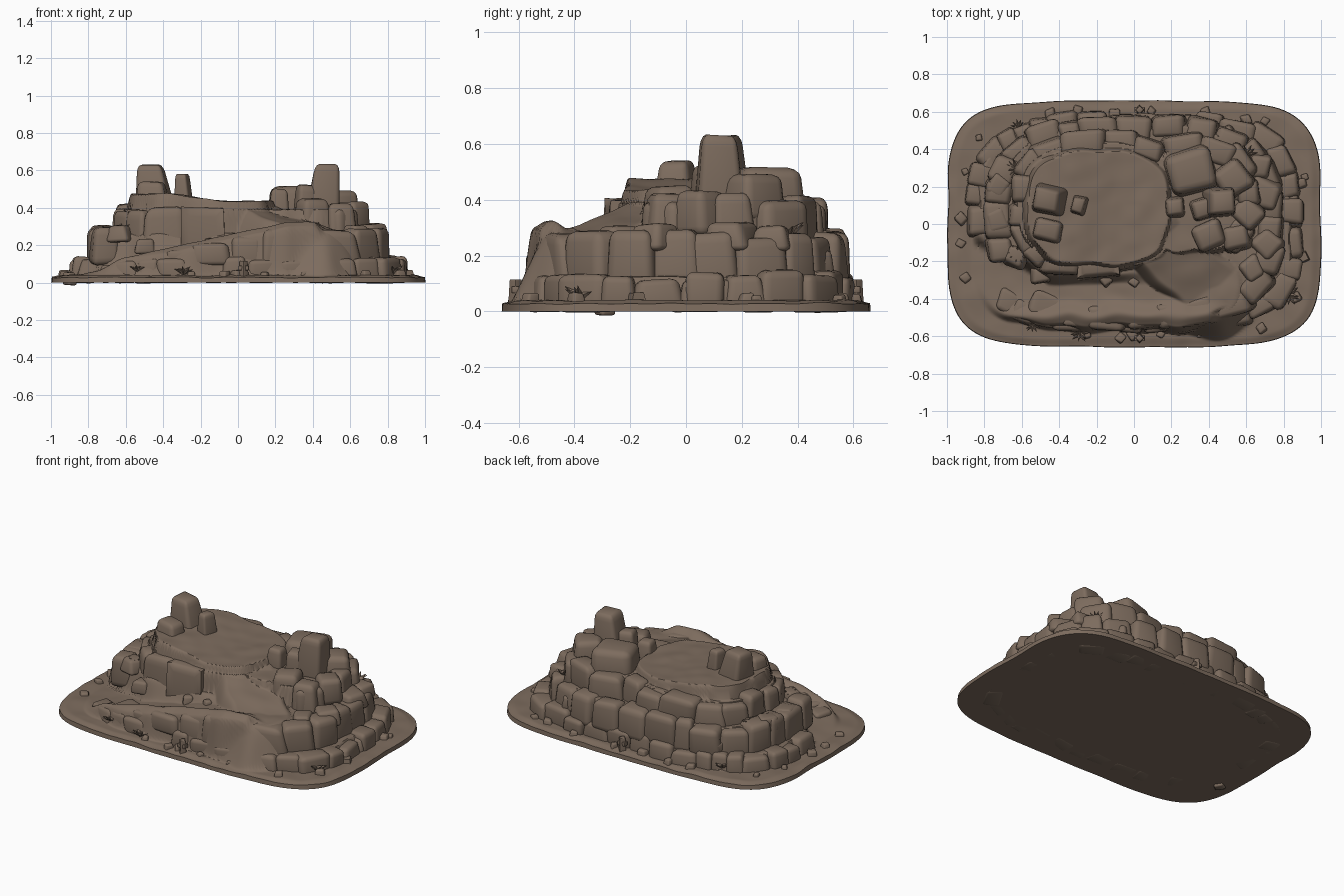
import bpy, bmesh, math, random
from mathutils import Vector, Matrix, noise

if "Cube" in bpy.data.objects:
    bpy.data.objects.remove(bpy.data.objects["Cube"])

random.seed(7)
stone = bpy.data.materials.new("brown stone")
stone.diffuse_color = (0.205, 0.15, 0.112, 1)
stone.use_nodes = True
stone.node_tree.nodes["Principled BSDF"].inputs["Base Color"].default_value = stone.diffuse_color


def finish(bm, name, bevel=0.0):
    # bevel is a percentage of each edge, so every block is rounded to its size
    if bevel:
        bmesh.ops.bevel(bm, geom=bm.edges[:], offset=bevel, offset_type='PERCENT', segments=3,
                        profile=0.5, affect='EDGES', clamp_overlap=True)
    bmesh.ops.recalc_face_normals(bm, faces=bm.faces[:])
    me = bpy.data.meshes.new(name)
    bm.to_mesh(me)
    bm.free()
    me.materials.append(stone)
    ob = bpy.data.objects.new(name, me)
    bpy.context.collection.objects.link(ob)
    return ob


def smooth(t):
    t = max(0.0, min(1.0, t))
    return t * t * (3 - 2 * t)


def radius(t, a, b, n):
    return (abs(math.cos(t) / a) ** n + abs(math.sin(t) / b) ** n) ** (-1 / n)


def depth(x, y, cx, cy, a, b, n):
    # radial distance inside a rounded outline
    return radius(math.atan2(y - cy, x - cx), a, b, n) - math.hypot(x - cx, y - cy)


# Tier outlines: centre, half sizes, squareness
T1 = (0, 0.01, 0.895, 0.585, 3.4)
T2 = (0, 0.01, 0.80, 0.57, 2.8)
T3L = (-0.19, 0.1, 0.48, 0.39, 2.6)
T3R = (0.34, 0.13, 0.32, 0.34, 2.4)
T4 = (-0.19, 0.09, 0.44, 0.37, 2.6)


def ramp_z(x):
    return min(0.285, max(0.035, 0.05 + (x + 0.8) * 0.22))


def in_ramp(x, y):
    edge = -0.29 + max(0, -0.45 - x) * 0.5
    return smooth((edge - y) / 0.07 + 0.5) * (1 - smooth((x - 0.4) / 0.15))


def slope(x, y):
    # path climbing from the ramp end to the plateau
    a, d = Vector((0.42, -0.36)), Vector((-0.38, 0.36))
    t = max(0, min(1, (Vector((x, y)) - a).dot(d) / d.length_squared))
    far = (Vector((x, y)) - a - d * t).length
    return (0.28 + 0.15 * t) * (1 - smooth((far - 0.14) / 0.16))


def height(x, y):
    v = noise.noise_vector(Vector((x * 6, y * 6, 1.3))) * 0.025
    u, w = x + v.x, y + v.y
    h = 0.027 + 0.012 * smooth(depth(x, y, 0, 0, 1, 0.66, 5) / 0.06)
    for tier, z in ((T1, 0.125), (T2, 0.265)):
        h = max(h, z * smooth((depth(u, w, *tier) - 0.015) / 0.05))
    parapet = 0.04 * math.exp(-((w + 0.485) / 0.05) ** 2) * smooth((x + 0.8) / 0.2)
    m = in_ramp(u, w) * smooth((depth(u, w, 0, 0, 0.92, 0.585, 3.4)) / 0.05)
    h = h * (1 - m) + (ramp_z(x) + parapet) * m
    for tier in (T3L, T3R):
        h = max(h, 0.39 * smooth((depth(u, w, *tier) - 0.01) / 0.05))
    top = 0.475 - 0.04 * smooth((x + 0.4) / 0.35)
    h = max(h, top * smooth((depth(u, w, *T4) + 0.01) / 0.08), slope(u, w))
    return h + 0.006 * noise.noise(Vector((x * 9, y * 9, 4)))


# Ground and hill core: polar grid with a closed flat underside
bm = bmesh.new()
RINGS, SEGS = 110, 260
rows = []
for i in range(1, RINGS + 1):
    row = []
    for k in range(SEGS):
        t = math.tau * k / SEGS
        r = radius(t, 0.995, 0.658, 4.8) * i / RINGS
        r *= 1 + 0.012 * noise.noise(Vector((math.cos(t) * 4, math.sin(t) * 4, 0))) * (i / RINGS)
        x, y = r * math.cos(t), r * math.sin(t)
        row.append(bm.verts.new((x, y, height(x, y))))
    rows.append(row)
rows.append([bm.verts.new((v.co.x * 1.003, v.co.y * 1.003, 0)) for v in rows[-1]])
for lo, hi in zip(rows, rows[1:]):
    for k in range(SEGS):
        j = (k + 1) % SEGS
        bm.faces.new((lo[k], hi[k], hi[j], lo[j]))
bm.faces.new(rows[0])
bm.faces.new(rows[-1][::-1])
finish(bm, "hill")


def rock(bm, x, y, z0, z1, dx, dy, turn=0.0, taper=0.85, jit=0.1, lean=0.0):
    # block standing from z0 to z1, narrowed, leaned and jittered
    verts = bmesh.ops.create_cube(bm, size=1)["verts"]
    rot = Matrix.Rotation(turn, 3, 'Z')
    for v in verts:
        up = v.co.z > 0
        s = taper if up else 1
        p = Vector((v.co.x * dx * s, v.co.y * dy * s, v.co.z * (z1 - z0)))
        p += Vector([random.uniform(-jit, jit) * e for e in (dx, dy, (z1 - z0) * 0.6)])
        v.co = rot @ p + Vector((x + lean * up, y, (z0 + z1) / 2))


def ring(name, tier, z0, z1, width, deep, skip=lambda x, y: False):
    # row of blocks following a tier outline
    cx, cy, a, b, n = tier
    bm = bmesh.new()

    def at(t):
        r = radius(t, a, b, n)
        return Vector((cx + r * math.cos(t), cy + r * math.sin(t)))
    t = 0.0
    while t < math.tau - 0.03:
        w = random.uniform(0.7, 1.35) * width
        t_mid = t + w / 2 / ((at(t + 0.01) - at(t - 0.01)).length / 0.02)
        tan = at(t_mid + 0.01) - at(t_mid - 0.01)
        t += w / (tan.length / 0.02)
        nor = Vector((tan.y, -tan.x)).normalized()
        p = at(t_mid) - nor * deep * random.uniform(0.36, 0.56)
        lo, hi = z0, z1 + random.uniform(-0.02, 0.018)
        ramp = in_ramp(p.x, p.y) > 0.5
        if ramp:
            hi = min(hi, ramp_z(p.x) + 0.015)
        elif z0 > 0.2 and p.y < -0.1 and p.x < 0.2:
            lo = min(z0, ramp_z(p.x) - 0.02)
        if hi - lo > 0.035 and not skip(p.x, p.y) and not (p.x < -0.72 and ramp):
            rock(bm, p.x, p.y, lo, hi, deep, w * 1.12,
                 math.atan2(nor.y, nor.x) + random.uniform(-0.12, 0.12),
                 random.uniform(0.8, 0.95), 0.08)
    finish(bm, name, 20)


def on_path(x, y):
    return slope(x, y) > 0.1


# Rows of stacked blocks around the hill
ring("lower_blocks", T1, 0.0, 0.135, 0.14, 0.13)
ring("middle_blocks", T2, 0.09, 0.28, 0.16, 0.15)
ring("upper_left_blocks", T3L, 0.22, 0.40, 0.17, 0.13,
     lambda x, y: on_path(x, y) or depth(x, y, *T3R) > 0.02)
ring("upper_right_blocks", T3R, 0.22, 0.41, 0.16, 0.14,
     lambda x, y: on_path(x, y) or depth(x, y, *T3L) > 0.02)

# Summit boulders: x, y, base, top, size x, size y, turn, taper
bm = bmesh.new()
for r in ((0.31, 0.29, 0.32, 0.515, 0.27, 0.26, 0.3, 0.85), (0.53, 0.24, 0.32, 0.49, 0.2, 0.2, 0.6, 0.8),
          (0.40, -0.06, 0.24, 0.45, 0.19, 0.17, 0.4, 0.75), (0.55, -0.07, 0.22, 0.42, 0.17, 0.16, 0.2, 0.8),
          (0.61, 0.06, 0.27, 0.43, 0.17, 0.17, 0.8, 0.8), (0.36, 0.08, 0.34, 0.52, 0.13, 0.13, 0.3, 0.75),
          (0.22, 0.09, 0.36, 0.50, 0.11, 0.12, 0.1, 0.7), (-0.46, -0.03, 0.4, 0.54, 0.18, 0.14, -0.2, 0.75)):
    rock(bm, *r, jit=0.06)
finish(bm, "summit_boulders", 20)

# Two tall standing stones and a small companion
bm = bmesh.new()
rock(bm, 0.45, 0.12, 0.36, 0.63, 0.18, 0.17, 0.08, 0.7, 0.03, 0.025)
rock(bm, -0.44, 0.13, 0.4, 0.63, 0.19, 0.17, -0.2, 0.68, 0.03, -0.03)
rock(bm, -0.29, 0.10, 0.42, 0.58, 0.09, 0.11, -0.25, 0.7, 0.03, -0.01)
finish(bm, "standing_stones", 16)

# Loose stones on the shelves and round the foot
bm = bmesh.new()
for x, y, s in ((0.7, 0.16, 0.17), (0.71, -0.1, 0.16), (0.63, -0.24, 0.14), (0.67, 0.3, 0.14),
                (-0.72, 0.2, 0.13), (-0.73, 0.02, 0.14), (-0.63, -0.17, 0.13), (-0.5, -0.27, 0.11),
                (-0.15, -0.3, 0.07), (0.0, -0.31, 0.06), (-0.9, -0.29, 0.06), (0.5, 0.47, 0.11),
                (-0.55, 0.46, 0.1)):
    z = height(x, y)
    rock(bm, x, y, z - 0.05, z + s * 0.3, s, s, random.uniform(0, 3), 0.75)
for k in range(26):
    t = math.tau * (k + random.random()) / 26
    r = radius(t, 0.93, 0.61, 4.0) * random.uniform(0.96, 1.0)
    x, y, s = r * math.cos(t), r * math.sin(t), random.uniform(0.04, 0.07)
    if not (x < -0.6 and y < -0.2):
        rock(bm, x, y, 0.015, 0.04 + s * 0.4, s, s, random.uniform(0, 3), 0.7)
finish(bm, "loose_stones", 20)

# Spiky plants
bm = bmesh.new()
for x, y, s in ((-0.63, 0.30, 0.06), (0.60, 0.37, 0.07), (0.83, -0.38, 0.07), (-0.29, -0.585, 0.06),
                (-0.62, -0.16, 0.06), (-0.54, -0.54, 0.05), (0.0, 0.45, 0.05), (-0.62, 0.52, 0.05)):
    base = Vector((x, y, height(x, y) + 0.012))
    for k in range(11):
        t = math.tau * k / 11 + random.uniform(-0.2, 0.2)
        d = Vector((math.cos(t), math.sin(t), random.uniform(0.2, 0.8))).normalized()
        mat = Matrix.Translation(base + d * s * 0.45) @ d.to_track_quat('Z', 'Y').to_matrix().to_4x4()
        bmesh.ops.create_cone(bm, cap_ends=True, segments=4, radius1=s * 0.25, radius2=0,
                              depth=s, matrix=mat)
finish(bm, "spiky_plants")

# Small marker posts at front and back
bm = bmesh.new()
for y in (-0.61, 0.61):
    rock(bm, 0.03, y, 0.02, 0.115, 0.04, 0.04, math.pi / 4, 0.8, 0)
    rock(bm, 0.03, y, 0.065, 0.09, 0.055, 0.03, 0, 1, 0)
finish(bm, "marker_posts", 8)

# Soft shading with sharp creases
for ob in bpy.context.collection.objects:
    ob.select_set(True)
    bpy.context.view_layer.objects.active = ob
bpy.ops.object.shade_smooth_by_angle(angle=math.radians(45))
